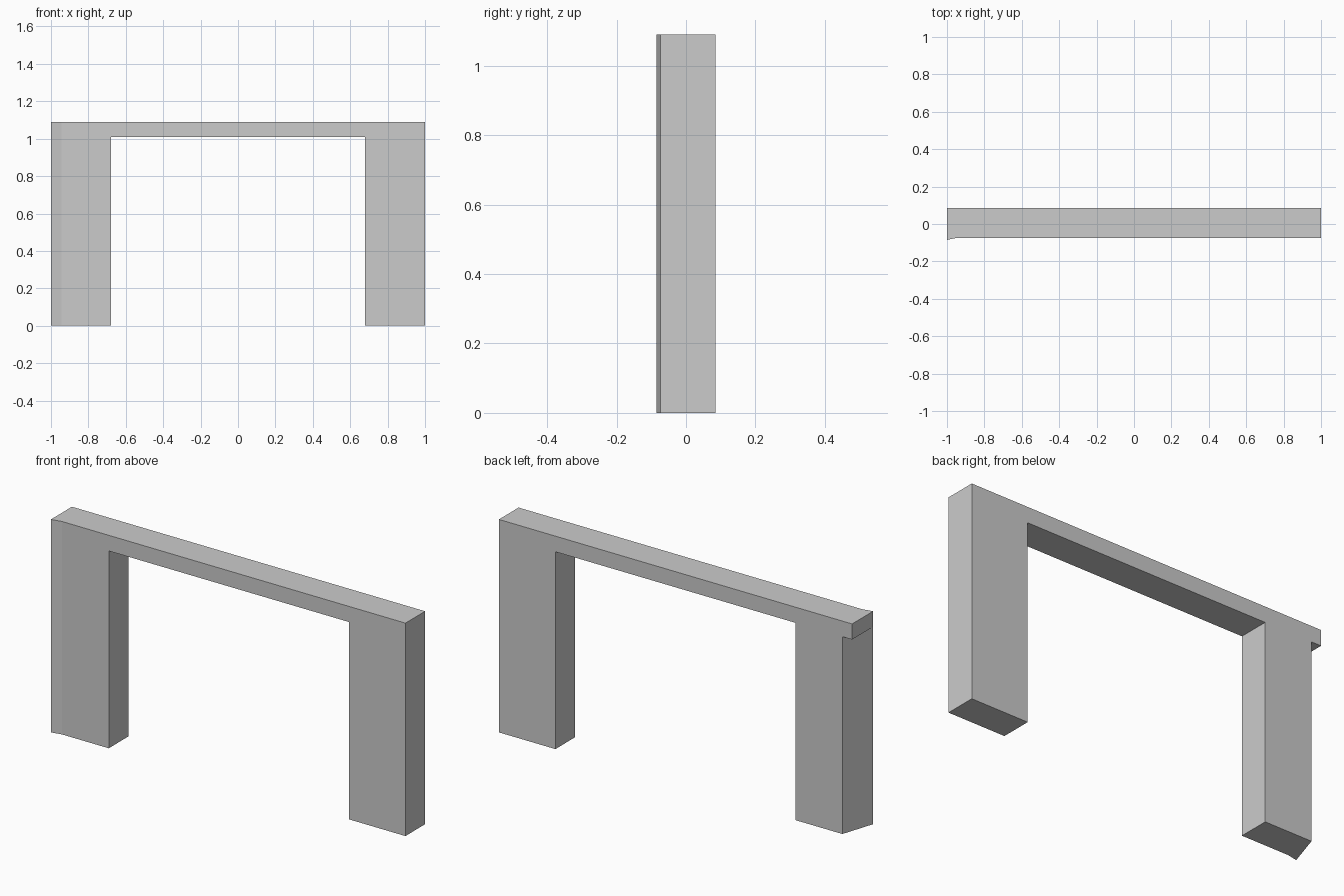
import bpy, bmesh

if "Cube" in bpy.data.objects:
    bpy.data.objects.remove(bpy.data.objects["Cube"])

FRONT, FLARE, BACK = -0.074, -0.085, 0.085   # y positions
OPEN, END, BEND = 0.68, 1.0, -0.945          # x positions
SOFFIT, TOP = 1.01, 1.09                     # z positions


def prism(name, outline, z0, z1, top=True, bottom=()):
    """Extrude an outline (counter-clockwise) and close it with the given bottom polygons."""
    bm = bmesh.new()
    lo = [bm.verts.new((x, y, z0)) for x, y in outline]
    hi = [bm.verts.new((x, y, z1)) for x, y in outline]
    n = len(outline)
    for i in range(n):
        j = (i + 1) % n
        bm.faces.new((lo[i], lo[j], hi[j], hi[i]))
    if top:
        bm.faces.new(hi)
    for poly in bottom:
        bm.faces.new([bm.verts.new((x, y, z0)) for x, y in reversed(poly)])
    bmesh.ops.remove_doubles(bm, verts=bm.verts, dist=1e-5)
    mesh = bpy.data.meshes.new(name)
    bm.to_mesh(mesh)
    bm.free()
    obj = bpy.data.objects.new(name, mesh)
    bpy.context.collection.objects.link(obj)
    return obj


# Left leg: flared front corner, slanted outer side
left = [(-END, FLARE), (BEND, FRONT), (-OPEN, FRONT), (-OPEN, BACK), (BEND, BACK)]
prism("left_leg", left, 0, SOFFIT, top=False, bottom=[left])

# Right leg: plain block
right = [(OPEN, FRONT), (END, FRONT), (END, BACK), (OPEN, BACK)]
prism("right_leg", right, 0, SOFFIT, top=False, bottom=[right])

# Lintel: underside is only closed over the opening and the left overhang
beam = [(-END, FLARE), (BEND, FRONT), (END, FRONT), (END, BACK), (-END, BACK)]
opening = [(-OPEN, FRONT), (OPEN, FRONT), (OPEN, BACK), (-OPEN, BACK)]
overhang = [(-END, FLARE), (BEND, BACK), (-END, BACK)]
prism("lintel", beam, SOFFIT, TOP, bottom=[opening, overhang])
